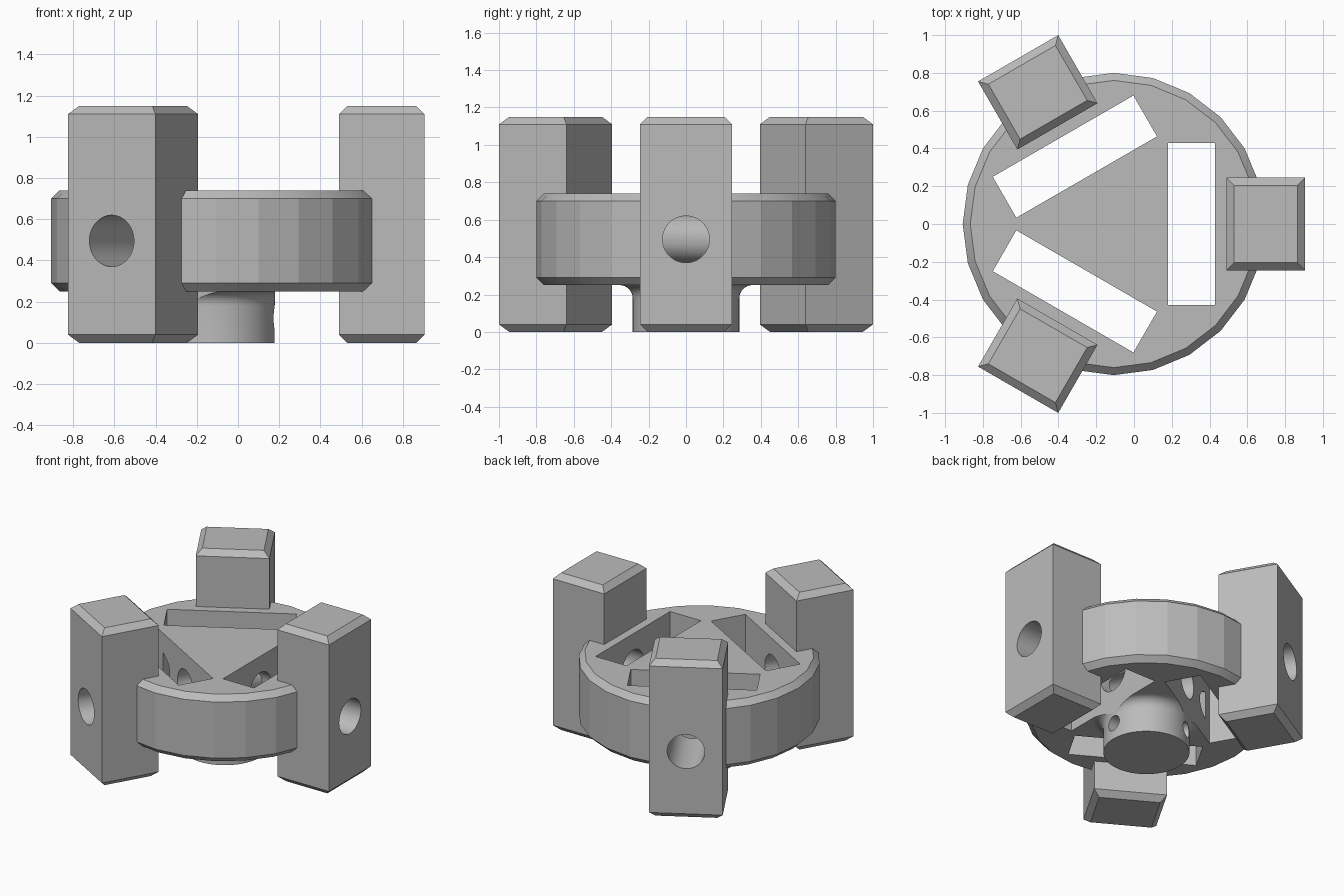
import bpy, bmesh
from math import sin, cos, pi, radians
from mathutils import Matrix, Vector

default = bpy.data.objects.get("Cube")
if default:
    bpy.data.objects.remove(default, do_unlink=True)

CX = -0.107                      # axis of the three-fold body
ANGLES = [0, 120, 240]

steel = bpy.data.materials.new("grey_metal")
steel.use_nodes = True
COLOUR = (0.5, 0.5, 0.5, 1)
steel.diffuse_color = COLOUR
steel.node_tree.nodes["Principled BSDF"].inputs["Base Color"].default_value = COLOUR


def make(name, bm, angle=0):
    """Turn a bmesh into an object rotated about the body axis."""
    bmesh.ops.recalc_face_normals(bm, faces=bm.faces)
    bm.transform(Matrix.Translation((CX, 0, 0)) @ Matrix.Rotation(radians(angle), 4, 'Z'))
    mesh = bpy.data.meshes.new(name)
    bm.to_mesh(mesh)
    bm.free()
    mesh.materials.append(steel)
    ob = bpy.data.objects.new(name, mesh)
    bpy.context.collection.objects.link(ob)
    return ob


def lathe(profile, sides):
    """Solid of revolution from (radius, height) rings, capped at both ends."""
    bm = bmesh.new()
    rings = [[bm.verts.new((r * cos(2 * pi * i / sides), r * sin(2 * pi * i / sides), z))
              for i in range(sides)] for r, z in profile]
    for low, high in zip(rings, rings[1:]):
        for i in range(sides):
            j = (i + 1) % sides
            bm.faces.new((low[i], low[j], high[j], high[i]))
    bm.faces.new(rings[0][::-1])
    bm.faces.new(rings[-1])
    return bm


def box(x0, x1, half, z0, z1):
    bm = bmesh.new()
    size = Matrix.Diagonal((x1 - x0, 2 * half, z1 - z0, 1))
    bmesh.ops.create_cube(bm, size=1, matrix=Matrix.Translation(((x0 + x1) / 2, 0, (z0 + z1) / 2)) @ size)
    return bm


def radial_cylinder(name, radius, x0, x1, z, angle):
    bm = lathe([(radius, x0), (radius, x1)], 48)
    bm.transform(Matrix.Translation((0, 0, z)) @ Matrix.Rotation(pi / 2, 4, 'Y'))
    return make(name, bm, angle)


def carve(ob, cutters):
    """Cut the object, bake the result and smooth its shallow edges."""
    for cutter in cutters:
        mod = ob.modifiers.new("cut", 'BOOLEAN')
        mod.operation = 'DIFFERENCE'
        mod.solver = 'EXACT'
        mod.object = cutter
    graph = bpy.context.evaluated_depsgraph_get()
    mesh = bpy.data.meshes.new_from_object(ob.evaluated_get(graph))
    ob.modifiers.clear()
    ob.data = mesh
    for o in bpy.context.selected_objects:
        o.select_set(False)
    ob.select_set(True)
    bpy.context.view_layer.objects.active = ob
    bpy.ops.object.shade_smooth_by_angle(angle=radians(12))


# Cutters: rectangular slots, wide radial bores, small hub holes
slots = [make("slot_cutter", box(0.287, 0.537, 0.43, -0.1, 1), a) for a in ANGLES]
bores = [radial_cylinder("bore_cutter", 0.125, -0.45, 1.2, 0.495, a) for a in ANGLES]
pins = [radial_cylinder("pin_cutter", 0.055, 0, 0.4, 0.12, a) for a in ANGLES]

# Chamfered 24-sided body
body = make("body_disc", lathe([(0.76, 0.25), (0.80, 0.29), (0.80, 0.70), (0.76, 0.74)], 24))
carve(body, slots + bores)

# Hub with a filleted root
F = 0.07
fillet = [(0.285 + F * (1 - cos(t * pi / 16)), 0.25 - F + F * sin(t * pi / 16)) for t in range(9)]
hub = make("hub", lathe([(0.285, 0)] + fillet + [(0.285 + F, 0.27)], 72))
carve(hub, slots + pins)

# Three chamfered jaws
C = 0.04
for angle, bore in zip(ANGLES, bores):
    bm = box(0.597, 1.013, 0.245, 0, 1.15)
    ends = [e for e in bm.edges if abs(e.verts[0].co.z - e.verts[1].co.z) < 0.01]
    bmesh.ops.bevel(bm, geom=ends, offset=C, segments=1, affect='EDGES')
    carve(make(f"jaw_{angle}", bm, angle), [bore])

for cutter in slots + bores + pins:
    cutter.hide_render = True
    cutter.hide_set(True)
